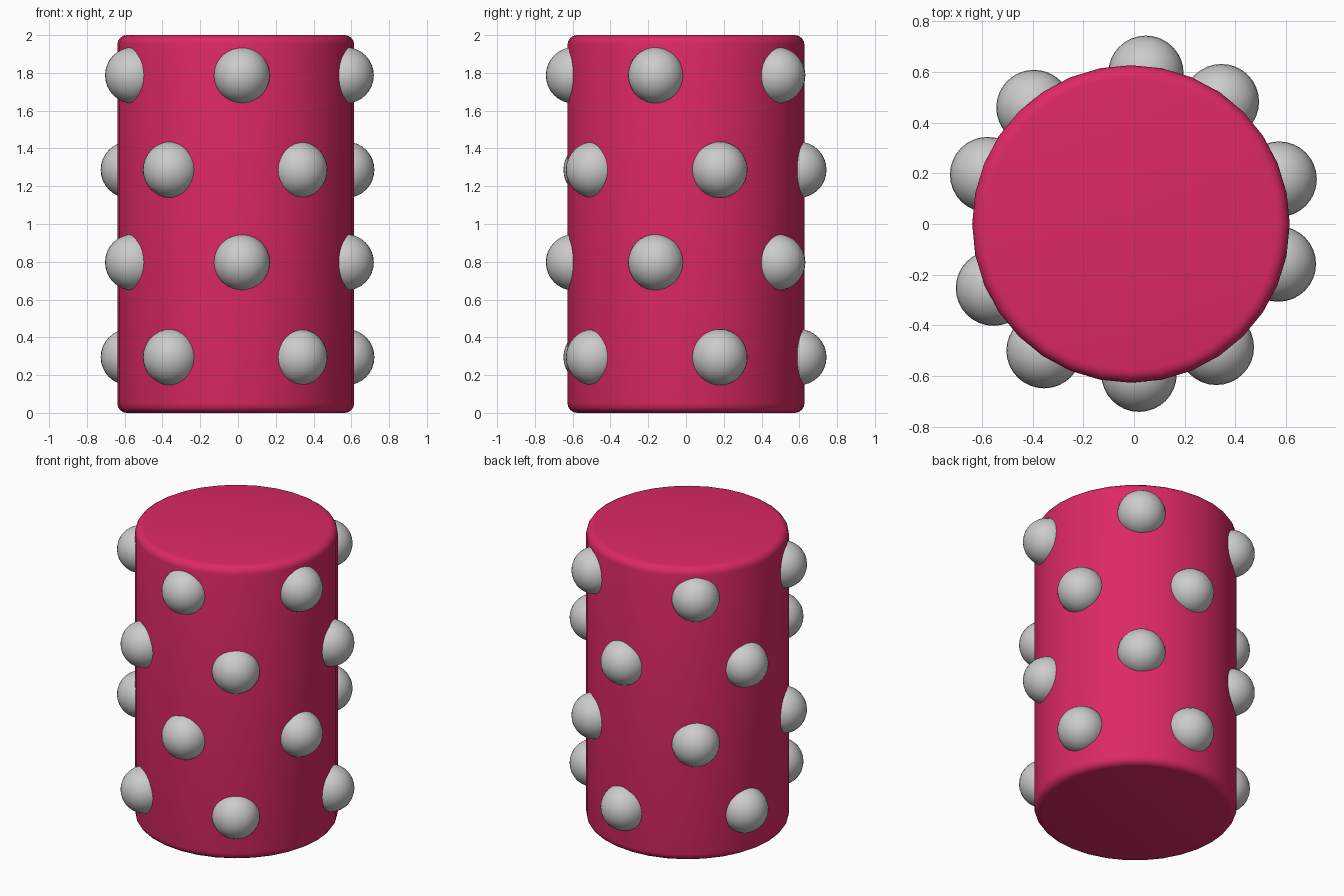
import bpy
from math import radians

if "Cube" in bpy.data.objects:
    bpy.data.objects.remove(bpy.data.objects["Cube"])

CX = -0.012   # drum axis sits slightly off the centre of the stud ring

# Drum: upright cylinder with rounded rims
bpy.ops.mesh.primitive_cylinder_add(vertices=32, radius=0.627, depth=2.0, location=(CX, 0, 1.0))
drum = bpy.context.object
drum.name = "drum"
bevel = drum.modifiers.new("rounded_rims", "BEVEL")
bevel.width = 0.05
bevel.segments = 4
bevel.limit_method = 'ANGLE'
bevel.angle_limit = radians(40)
bpy.ops.object.modifier_apply(modifier=bevel.name)
bpy.ops.object.shade_smooth_by_angle(angle=radians(35))
mat = bpy.data.materials.new("crimson")
mat.diffuse_color = (0.72, 0.022, 0.125, 1)
mat.use_nodes = True
mat.node_tree.nodes["Principled BSDF"].inputs["Base Color"].default_value = mat.diffuse_color
drum.data.materials.append(mat)

# Studs: two staggered rings of five, each used at two heights
ring_a = [(0.02, -0.593), (0.57, -0.158), (0.345, 0.483), (-0.395, 0.46), (-0.555, -0.253)]
ring_b = [(-0.355, -0.50), (0.325, -0.487), (0.573, 0.177), (0.047, 0.595), (-0.578, 0.195)]


def add_ring(points, z, label):
    for i, (x, y) in enumerate(points):
        bpy.ops.mesh.primitive_uv_sphere_add(segments=32, ring_count=16, radius=0.149, location=(x, y, z))
        stud = bpy.context.object
        stud.name = f"stud_{label}_{i + 1}"
        bpy.ops.object.shade_smooth()


for row, (points, z) in enumerate([(ring_b, 0.295), (ring_a, 0.797), (ring_b, 1.287), (ring_a, 1.787)]):
    add_ring(points, z, f"row{row + 1}")
